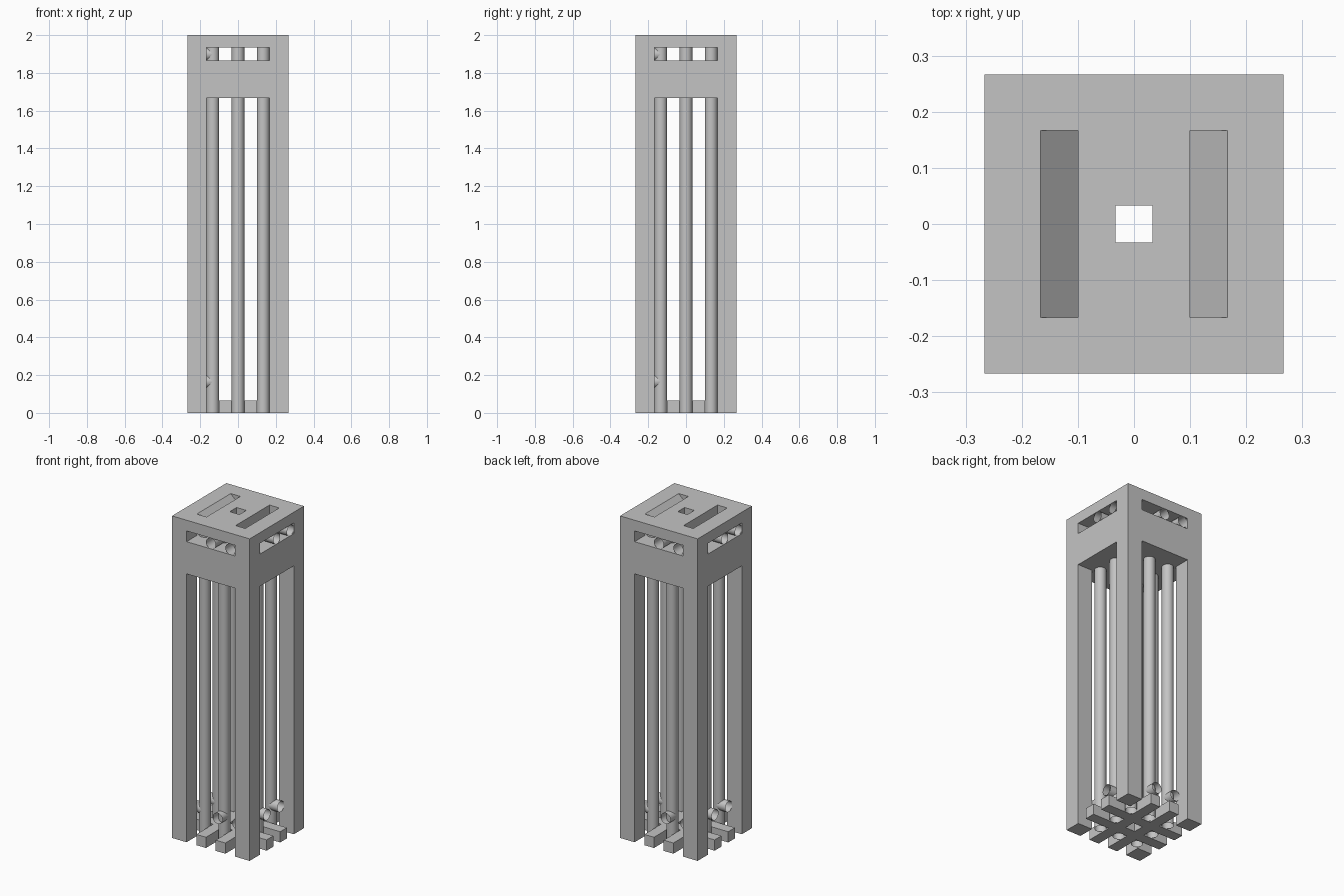
import bpy
import math
from mathutils import Matrix, Vector

if "Cube" in bpy.data.objects:
    bpy.data.objects.remove(bpy.data.objects["Cube"])

U = 1 / 30  # design module

grey = bpy.data.materials.new("light_grey")
grey.diffuse_color = (0.55, 0.55, 0.55, 1)
grey.use_nodes = True
grey.node_tree.nodes["Principled BSDF"].inputs["Base Color"].default_value = grey.diffuse_color


def finish(obj, name):
    obj.name = name
    obj.data.materials.clear()
    obj.data.materials.append(grey)
    return obj


def box(name, x, y, z):
    """Box from (min, max) ranges in modules."""
    mesh = bpy.data.meshes.new(name)
    verts = [(a * U, b * U, c * U) for a in x for b in y for c in z]
    faces = [(0, 1, 3, 2), (4, 6, 7, 5), (0, 4, 5, 1),
             (2, 3, 7, 6), (0, 2, 6, 4), (1, 5, 7, 3)]
    mesh.from_pydata(verts, [], faces)
    obj = bpy.data.objects.new(name, mesh)
    bpy.context.collection.objects.link(obj)
    return finish(obj, name)


def tube(name, start, end):
    """Open-ended pipe of radius one module."""
    a, b = Vector(start) * U, Vector(end) * U
    bpy.ops.mesh.primitive_cylinder_add(
        vertices=32, radius=U, depth=(b - a).length, end_fill_type='NOTHING',
        location=(a + b) / 2, rotation=(b - a).to_track_quat('Z', 'Y').to_euler())
    bpy.ops.object.shade_smooth_by_angle(angle=math.radians(40))
    return finish(bpy.context.object, name)


# Tower body: solid block carved into four legs and a slotted head
body = box("tower_body", (-8, 8), (-8, 8), (0, 60))
cutters = [
    box("leg_gap_cutter", (-5, 5), (-9, 9), (-1, 50)),
    box("leg_gap_cutter", (-9, 9), (-5, 5), (-1, 50)),
    box("window_cutter", (-5, 5), (-9, 9), (56, 58)),
    box("window_cutter", (-9, 9), (-5, 5), (56, 58)),
    box("centre_hole_cutter", (-1, 1), (-1, 1), (49, 61)),
]

# Sloped troughs in the roof, deepest on their inner side
for side in (-1, 1):
    ramp = box("trough_cutter", (3, 5), (-5, 5), (58.03, 61))
    for v in ramp.data.vertices:
        if v.co.x > 4 * U and v.co.z < 59 * U:
            v.co.z = 60 * U
    if side < 0:
        ramp.data.transform(Matrix.Rotation(math.pi, 4, 'Z'))
    cutters.append(ramp)

for cutter in cutters:
    mod = body.modifiers.new("cut", 'BOOLEAN')
    mod.operation = 'DIFFERENCE'
    mod.solver = 'EXACT'
    mod.object = cutter
bpy.context.view_layer.objects.active = body
for mod in list(body.modifiers):
    bpy.ops.object.modifier_apply(modifier=mod.name)
for cutter in cutters:
    bpy.data.objects.remove(cutter)

# Crossed floor bars
for c in (-2, 2):
    box("floor_bar_long", (c - 1, c + 1), (-8, 8), (0, 2))
    for span in ((-8, -3), (-1, 1), (3, 8)):
        box("floor_bar_cross", span, (c - 1, c + 1), (0, 2))

# Ring of pipes, with outlets turned in a pinwheel at head and foot
for quarter in range(4):
    turn = Matrix.Rotation(quarter * math.pi / 2, 3, 'Z')
    for x in (0, 4):
        def at(y, z):
            return turn @ Vector((x, y, z))
        tube("pipe", at(-4, 0), at(-4, 58))
        tube("top_outlet", at(-4, 57), at(-8, 57))
        tube("bottom_outlet", at(-4, 5), at(-6, 5))
